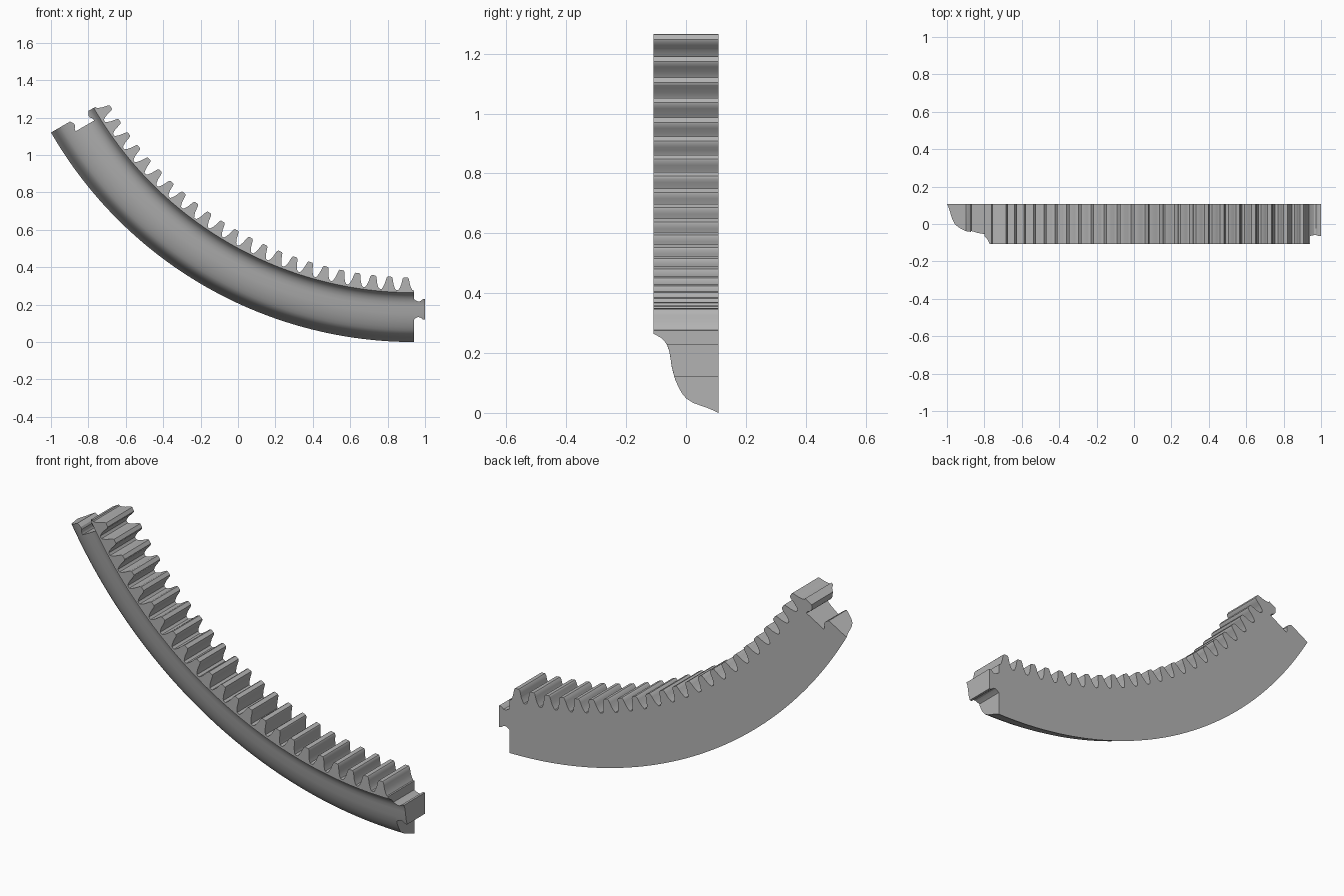
import bpy, bmesh
from math import sin, cos, radians

cube = bpy.data.objects.get("Cube")
if cube:
    bpy.data.objects.remove(cube, do_unlink=True)

CX, CZ = 0.94, 2.24          # centre of the full ring
SPAN, TEETH = 60.0, 23
PITCH = SPAN / TEETH
HALF = 0.108                 # half thickness


def polar(r, deg, shift=0.0):
    """Point on the ring plane, shifted along the direction of travel."""
    a = radians(deg)
    return (CX - r * sin(a) - shift * cos(a), CZ - r * cos(a) + shift * sin(a))


def make_object(name, bm):
    bmesh.ops.recalc_face_normals(bm, faces=bm.faces)
    mesh = bpy.data.meshes.new(name)
    bm.to_mesh(mesh)
    bm.free()
    obj = bpy.data.objects.new(name, mesh)
    bpy.context.collection.objects.link(obj)
    return obj


# Moulded cross-section (radius, y) swept around the ring, a little past both ends
section = [(2.24, 0.108), (2.232, 0.092), (2.223, 0.07), (2.215, 0.047),
           (2.207, 0.025), (2.193, 0.002), (2.178, -0.011), (2.16, -0.022),
           (2.13, -0.036), (2.09, -0.047), (2.05, -0.053), (2.03, -0.057),
           (2.012, -0.064), (1.998, -0.074), (1.988, -0.085), (1.976, -HALF),
           (1.83, -HALF), (1.83, HALF)]
bm = bmesh.new()
rings = []
for deg in range(-5, 66):
    ring = []
    for r, y in section:
        x, z = polar(r, deg)
        ring.append(bm.verts.new((x, y, z)))
    rings.append(ring)
n = len(section)
for a, b in zip(rings, rings[1:]):
    for i in range(n):
        j = (i + 1) % n
        bm.faces.new((a[i], a[j], b[j], b[i]))
bm.faces.new(rings[0])
bm.faces.new(rings[-1])
body = make_object("gear_ring_segment", bm)

# Half tooth: (radius, share of pitch from tooth centre)
flank = [(1.963, 0.42), (1.953, 0.35), (1.935, 0.27), (1.915, 0.22),
         (1.901, 0.18), (1.895, 0.12)]
outline = []
for t in range(TEETH):
    mid = (t + 0.5) * PITCH
    outline.append(polar(1.964, t * PITCH))
    outline += [polar(r, mid - f * PITCH) for r, f in flank]
    outline += [polar(r, mid + f * PITCH) for r, f in reversed(flank)]
outline.append(polar(1.964, SPAN))

# Joint contour: (depth, half width), used for both the slot and the tab
joint = [(0, 0.055), (0.01, 0.048), (0.022, 0.042), (0.034, 0.043),
         (0.046, 0.053), (0.052, 0.055), (0.06, 0.055)]
JR = 2.065


def joint_path(deg, side, gap):
    return [polar(JR + side * (w + gap), deg, -d) for d, w in joint]


outline += joint_path(SPAN, -1, 0.002)
outline += reversed(joint_path(SPAN, 1, 0.002))
outline += [polar(2.4, SPAN - 5 * i) for i in range(13)]
outline += joint_path(0, 1, 0)
outline += reversed(joint_path(0, -1, 0))

# Toothed plate that trims the swept body
bm = bmesh.new()
face = bm.faces.new([bm.verts.new((x, -0.2, z)) for x, z in outline])
top = bmesh.ops.extrude_face_region(bm, geom=[face])
bmesh.ops.translate(bm, vec=(0, 0.4, 0),
                    verts=[v for v in top["geom"] if isinstance(v, bmesh.types.BMVert)])
plate = make_object("trim_plate", bm)
plate.hide_render = True

mod = body.modifiers.new("trim", 'BOOLEAN')
mod.operation = 'INTERSECT'
mod.solver = 'EXACT'
mod.object = plate
bpy.ops.object.select_all(action='DESELECT')
bpy.context.view_layer.objects.active = body
body.select_set(True)
bpy.ops.object.modifier_apply(modifier=mod.name)
bpy.data.objects.remove(plate, do_unlink=True)

# Single grey material
mat = bpy.data.materials.new("plain_grey")
mat.use_nodes = True
colour = (0.45, 0.45, 0.45, 1)
mat.diffuse_color = colour
mat.node_tree.nodes["Principled BSDF"].inputs["Base Color"].default_value = colour
body.data.materials.clear()
body.data.materials.append(mat)
bpy.ops.object.shade_smooth_by_angle(angle=radians(28))
